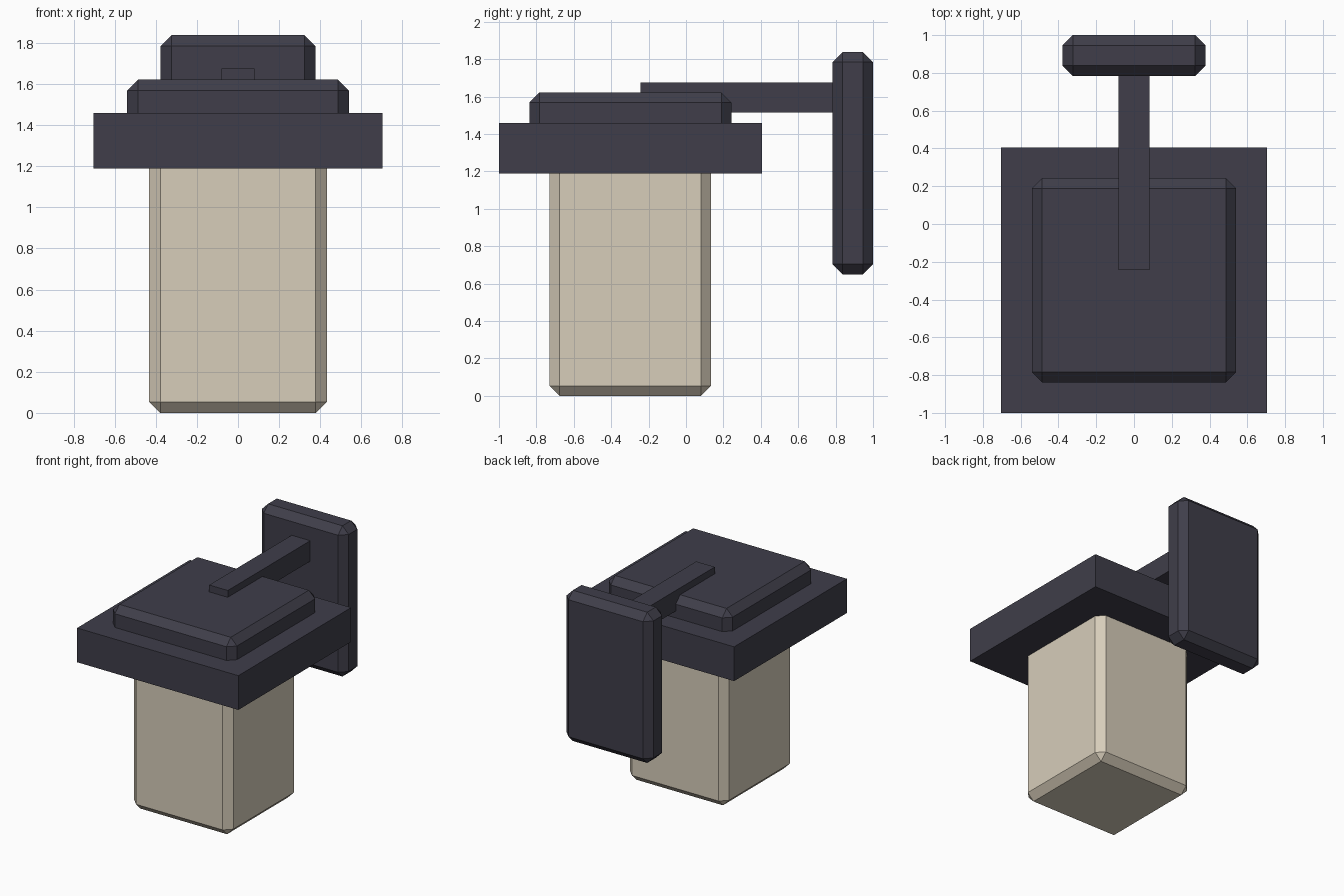
import bpy
import bmesh

if "Cube" in bpy.data.objects:
    bpy.data.objects.remove(bpy.data.objects["Cube"])


def material(name, rgb):
    m = bpy.data.materials.new(name)
    m.diffuse_color = (*rgb, 1.0)
    m.use_nodes = True
    m.node_tree.nodes["Principled BSDF"].inputs["Base Color"].default_value = m.diffuse_color
    return m


dark = material("dark metal", (0.050, 0.048, 0.068))
glass = material("cream glass", (0.68, 0.61, 0.49))


def block(name, mat, x, y, z, chamfer=0.0):
    """Box centred on x with half width x, spanning the y and z ranges."""
    bm = bmesh.new()
    bmesh.ops.create_cube(bm, size=1.0)
    for v in bm.verts:
        v.co.x *= 2 * x
        v.co.y = y[0] + (v.co.y + 0.5) * (y[1] - y[0])
        v.co.z = z[0] + (v.co.z + 0.5) * (z[1] - z[0])
    if chamfer:
        bmesh.ops.bevel(bm, geom=bm.edges[:], offset=chamfer, segments=1,
                        affect='EDGES')
    mesh = bpy.data.meshes.new(name)
    bm.to_mesh(mesh)
    bm.free()
    mesh.materials.append(mat)
    obj = bpy.data.objects.new(name, mesh)
    bpy.context.collection.objects.link(obj)
    return obj


C = 0.054
# Lantern body, its top tucked into the cap
block("lantern_glass", glass, 0.432, (-0.73, 0.134), (0.0, 1.26), C)
# Stepped cap
block("cap_brim", dark, 0.703, (-1.0, 0.405), (1.19, 1.46))
block("cap_top", dark, 0.54, (-0.838, 0.243), (1.38, 1.622), C)
# Wall bracket
block("bracket_arm", dark, 0.081, (-0.243, 0.81), (1.514, 1.676))
block("wall_plate", dark, 0.378, (0.784, 1.0), (0.65, 1.838), C)
